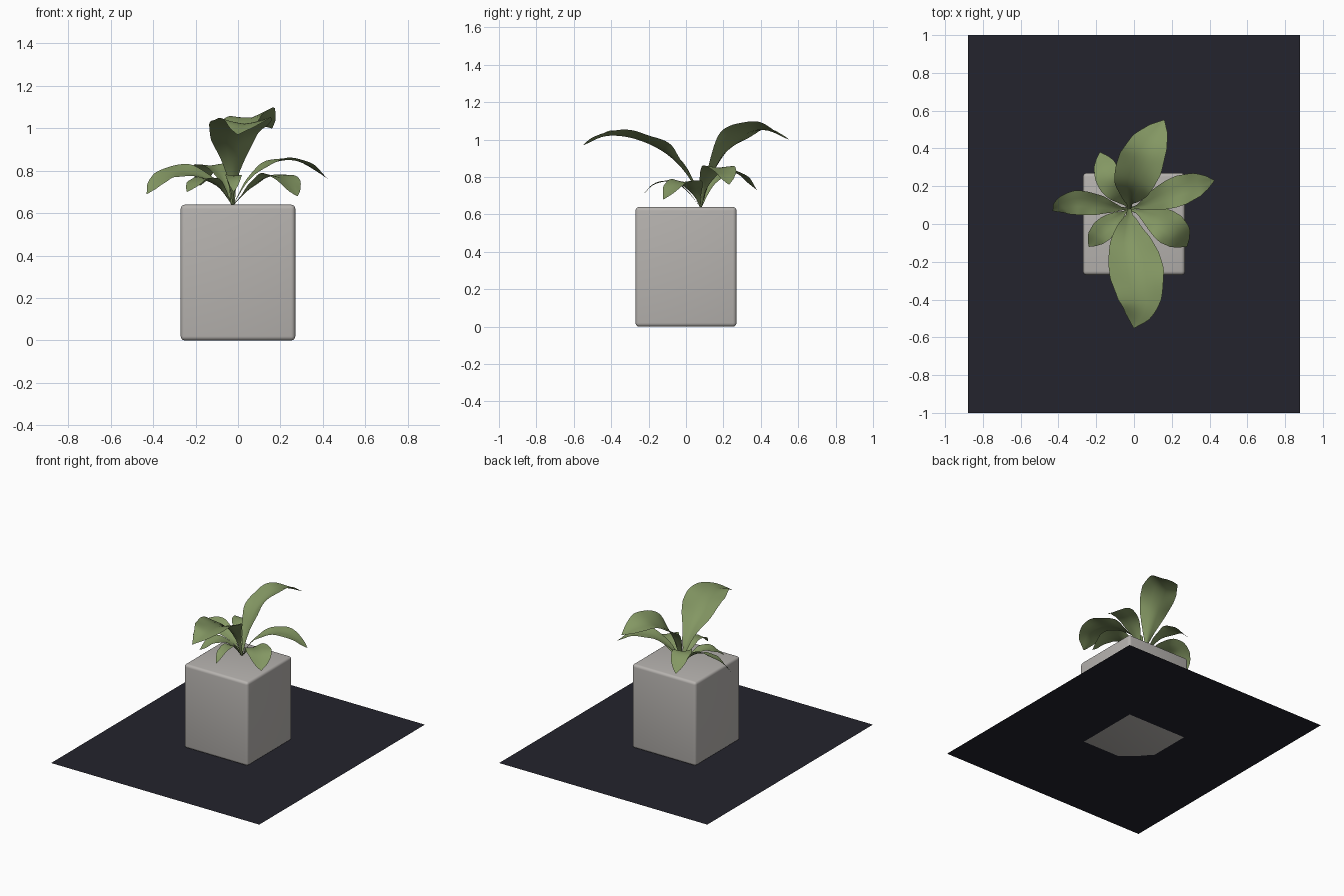
import bpy, bmesh, math
from mathutils import Vector, Matrix

if "Cube" in bpy.data.objects:
    bpy.data.objects.remove(bpy.data.objects["Cube"])


def material(name, rgb):
    m = bpy.data.materials.new(name)
    m.diffuse_color = (*rgb, 1)
    m.use_nodes = True
    m.node_tree.nodes["Principled BSDF"].inputs["Base Color"].default_value = m.diffuse_color
    return m


GREY = material("warm grey", (0.47, 0.45, 0.43))
GREEN = material("leaf green", (0.23, 0.31, 0.125))
DARK = material("dark floor", (0.017, 0.017, 0.026))


def make_object(name, bm, mat):
    me = bpy.data.meshes.new(name)
    bm.to_mesh(me)
    bm.free()
    me.materials.append(mat)
    ob = bpy.data.objects.new(name, me)
    bpy.context.collection.objects.link(ob)
    return ob


def smooth(ob, angle):
    bpy.ops.object.select_all(action='DESELECT')
    ob.select_set(True)
    bpy.context.view_layer.objects.active = ob
    bpy.ops.object.shade_smooth_by_angle(angle=math.radians(angle))


# Floor sheet
bm = bmesh.new()
bmesh.ops.create_grid(bm, x_segments=1, y_segments=1, size=1,
                      matrix=Matrix.Diagonal((0.88, 1, 1, 1)))
make_object("floor_sheet", bm, DARK)

# Square planter block with rounded edges
bm = bmesh.new()
bmesh.ops.create_cube(bm, size=1, matrix=Matrix.Translation((0, 0, 0.32))
                      @ Matrix.Diagonal((0.54, 0.54, 0.64, 1)))
bmesh.ops.bevel(bm, geom=bm.edges[:], offset=0.02, segments=4, profile=0.5,
                affect='EDGES')
smooth(make_object("planter", bm, GREY), 40)


# Leaf blades: a ribbon along a smooth path, folded in a shallow V
PROFILE = [(0, 0.06), (0.15, 0.13), (0.27, 0.38), (0.42, 0.74), (0.55, 0.95),
           (0.65, 1), (0.8, 0.8), (0.92, 0.42), (1, 0.02)]


def width_at(t):
    for (a, wa), (b, wb) in zip(PROFILE, PROFILE[1:]):
        if t <= b:
            return wa + (wb - wa) * (t - a) / (b - a)
    return PROFILE[-1][1]


def spline(pts, steps=8):
    p = [2 * pts[0] - pts[1]] + pts + [2 * pts[-1] - pts[-2]]
    out = []
    for i in range(1, len(p) - 2):
        a, b, c, d = p[i - 1:i + 3]
        for k in range(steps):
            t = k / steps
            out.append(0.5 * (2 * b + (c - a) * t + (2 * a - 5 * b + 4 * c - d) * t * t
                              + (3 * b - a - 3 * c + d) * t ** 3))
    return out + [pts[-1]]


def leaf(name, pts, half, twist=0.0, fold=0.3):
    path = spline([Vector((-0.025, 0.08, 0.635))] + [Vector(p) for p in pts])
    length = [0]
    for a, b in zip(path, path[1:]):
        length.append(length[-1] + (b - a).length)
    bm = bmesh.new()
    rows = []
    for i, p in enumerate(path):
        t = length[i] / length[-1]
        tan = (path[min(i + 1, len(path) - 1)] - path[max(i - 1, 0)]).normalized()
        side = tan.cross(Vector((0, 0, 1))).normalized()
        up = side.cross(tan)
        ang = twist * min(1, t * 2)
        s = side * math.cos(ang) + up * math.sin(ang)
        n = s.cross(tan)
        w = half * width_at(t)
        row = []
        for u in (-1, -0.67, -0.33, 0, 0.33, 0.67, 1):
            ripple = 0.05 * w * u * u * math.sin(t * 22 + u * 2)
            lift = fold * w * (abs(u) ** 1.2) * (1.5 - t) + ripple
            row.append(bm.verts.new(p + s * (u * w) + n * lift))
        rows.append(row)
    for a, b in zip(rows, rows[1:]):
        for j in range(6):
            bm.faces.new((a[j], a[j + 1], b[j + 1], b[j]))
    smooth(make_object(name, bm, GREEN), 60)


# Two tall leaves
leaf("tall_front_leaf", [(-0.025, 0.02, 0.79), (-0.02, -0.1, 0.92), (0.015, -0.26, 1.0),
                         (0.03, -0.42, 1.02), (0.0, -0.55, 0.97)], 0.145)
leaf("tall_back_leaf", [(-0.02, 0.14, 0.81), (0.0, 0.22, 0.95), (0.045, 0.33, 1.035),
                        (0.09, 0.43, 1.05), (0.16, 0.55, 1.0)], 0.125, 0.22)

# Low side leaves
leaf("right_leaf", [(0.05, 0.10, 0.755), (0.15, 0.14, 0.83), (0.25, 0.18, 0.85),
                    (0.34, 0.21, 0.82), (0.425, 0.23, 0.76)], 0.08, 0, 0.15)
leaf("left_leaf", [(-0.1, 0.085, 0.73), (-0.2, 0.105, 0.785), (-0.3, 0.115, 0.79),
                   (-0.38, 0.095, 0.75), (-0.43, 0.07, 0.69)], 0.072, 0.4, 0.15)
leaf("back_left_leaf", [(-0.07, 0.14, 0.76), (-0.12, 0.21, 0.82), (-0.15, 0.29, 0.81),
                        (-0.18, 0.38, 0.73)], 0.07, 0, 0.15)
leaf("front_right_leaf", [(0.06, 0.05, 0.72), (0.14, 0.01, 0.77), (0.22, -0.05, 0.76),
                          (0.28, -0.12, 0.68)], 0.09, 0, 0.15)
leaf("front_left_leaf", [(-0.08, 0.04, 0.72), (-0.14, -0.01, 0.76), (-0.19, -0.06, 0.75),
                         (-0.24, -0.12, 0.70)], 0.06, 0, 0.15)
leaf("small_front_leaf", [(-0.025, 0.0, 0.73), (-0.02, -0.08, 0.775), (-0.02, -0.17, 0.76),
                          (-0.02, -0.235, 0.70)], 0.04, 0, 0.15)
